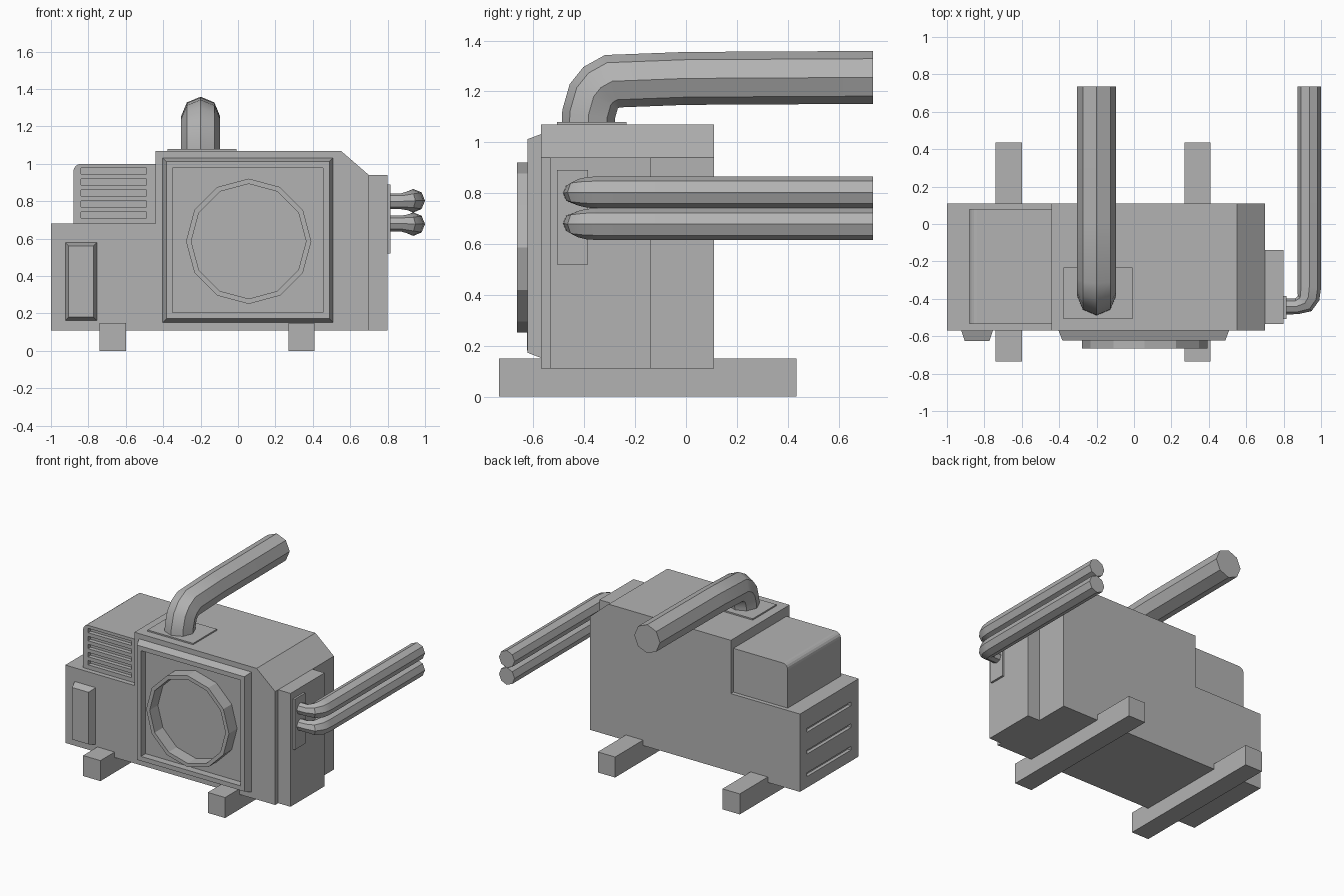
import bpy, bmesh, math
from mathutils import Vector

if "Cube" in bpy.data.objects:
    bpy.data.objects.remove(bpy.data.objects["Cube"])

grey = bpy.data.materials.new("machine grey")
grey.diffuse_color = (0.45, 0.45, 0.45, 1)
grey.use_nodes = True
grey.node_tree.nodes["Principled BSDF"].inputs["Base Color"].default_value = grey.diffuse_color


def loft(name, loops, ring=False):
    """Skin a list of equal-sized point loops; cap the ends, or join last to first."""
    bm = bmesh.new()
    rows = [[bm.verts.new(p) for p in loop] for loop in loops]
    n = len(rows[0])
    pairs = list(zip(rows, rows[1:])) + ([(rows[-1], rows[0])] if ring else [])
    for a, b in pairs:
        for i in range(n):
            j = (i + 1) % n
            bm.faces.new((a[i], a[j], b[j], b[i]))
    if not ring:
        bm.faces.new(rows[0])
        bm.faces.new(rows[-1])
    bmesh.ops.recalc_face_normals(bm, faces=bm.faces)
    me = bpy.data.meshes.new(name)
    bm.to_mesh(me)
    bm.free()
    me.materials.append(grey)
    ob = bpy.data.objects.new(name, me)
    bpy.context.collection.objects.link(ob)
    return ob


def rect(x0, x1, z0, z1, y, inset=0):
    x0, x1, z0, z1 = x0 + inset, x1 - inset, z0 + inset, z1 - inset
    return [(x0, y, z0), (x1, y, z0), (x1, y, z1), (x0, y, z1)]


def box(name, x0, x1, y0, y1, z0, z1):
    return loft(name, [rect(x0, x1, z0, z1, y0), rect(x0, x1, z0, z1, y1)])


def extrude(name, profile, y0, y1):
    return loft(name, [[(x, y, z) for x, z in profile] for y in (y0, y1)])


def activate(ob):
    bpy.ops.object.select_all(action='DESELECT')
    ob.select_set(True)
    bpy.context.view_layer.objects.active = ob


def cut(ob, cutters):
    for c in cutters:
        m = ob.modifiers.new("slot", 'BOOLEAN')
        m.operation = 'DIFFERENCE'
        m.solver = 'EXACT'
        m.object = c
        activate(ob)
        bpy.ops.object.modifier_apply(modifier=m.name)
        bpy.data.objects.remove(c)


def pipe(name, path, radii, normal):
    """Eight-sided pipe along a path lying in the plane with this normal."""
    pts = [Vector(p) for p in path]
    nrm = Vector(normal)
    loops = []
    for i, (p, r) in enumerate(zip(pts, radii)):
        d0 = (p - pts[i - 1]).normalized() if i else (pts[1] - p).normalized()
        d1 = (pts[i + 1] - p).normalized() if i < len(pts) - 1 else d0
        t = (d0 + d1).normalized()
        side = t.cross(nrm) / t.dot(d0)
        loops.append([p + r * (math.cos(a) * nrm + math.sin(a) * side)
                      for a in (k * math.tau / 8 for k in range(8))])
    ob = loft(name, loops)
    activate(ob)
    bpy.ops.object.shade_smooth_by_angle(angle=math.radians(32))
    return ob


# Main housing with chamfered corner and low left shoulder
body = extrude("main_housing", [(-1, .11), (.7, .11), (.7, .94), (.55, 1.07),
                                (-.44, 1.07), (-.44, .68), (-1, .68)], -.57, .11)
cut(body, [box("side_slot", -1.1, -.975, -.48, .03, z - .014, z + .014)
           for z in (.53, .37, .205)])

# Vent block on the shoulder, rounded outer corner, five front slots
arc = [(-.84 - .04 * math.sin(a), .96 + .04 * math.cos(a))
       for a in (k * math.pi / 8 for k in range(5))]
vent = extrude("vent_block", [(-.44, .68), (-.44, 1.0)] + arc + [(-.88, .68)], -.535, .08)
cut(vent, [box("vent_slot", -.84, -.49, -.6, -.505, z - .016, z + .016)
           for z in (.962, .903, .845, .786, .727)])

# Fan panel: bevelled square frame around the recessed front
F = (-.403, .508, .152, 1.032)
loft("fan_frame", [rect(*F, -.565), rect(*F, -.57), rect(*F, -.623, .02),
                   rect(*F, -.623, .053), rect(*F, -.565, .053)], ring=True)


# Twelve-sided fan ring
def circle(r, y):
    return [(.057 + r * math.sin(k * math.tau / 12), y, .586 + r * math.cos(k * math.tau / 12))
            for k in range(12)]


loft("fan_ring", [circle(.335, -.565), circle(.335, -.665),
                  circle(.307, -.665), circle(.307, -.565)], ring=True)

# Small raised control cover on the lower left front
C = (-.923, -.755, .163, .58)
loft("control_cover", [rect(*C, -.56), rect(*C, -.572), rect(*C, -.625, .018)])

# Right side panel and pipe mounting plate
box("side_panel", .69, .80, -.535, -.14, .11, .94)
box("side_pipe_plate", .79, .815, -.507, -.385, .52, .89)

# Feet rails
for x in (-.74, .27):
    box("foot_rail", x, x + .14, -.735, .435, 0, .15)

# Exhaust pipe and its base plate
box("exhaust_plate", -.377, -.008, -.508, -.233, 1.06, 1.08)
pipe("exhaust_pipe", [(-.2, -.385, 1.06), (-.2, -.383, 1.11), (-.2, -.363, 1.18),
                      (-.2, -.335, 1.215), (-.2, -.29, 1.24), (-.2, 0, 1.251),
                      (-.2, .735, 1.255)], [.104] * 7, (1, 0, 0))

# Pair of side pipes, widening through the bend
for z in (.803, .678):
    zs = .74 + (z - .74) * .95
    pipe("side_pipe", [(.80, -.442, zs), (.87, -.44, zs), (.913, -.424, z),
                       (.932, -.39, z), (.937, -.34, z), (.937, .735, z)],
         [.042, .042, .052, .06, .063, .063], (0, 0, 1))
